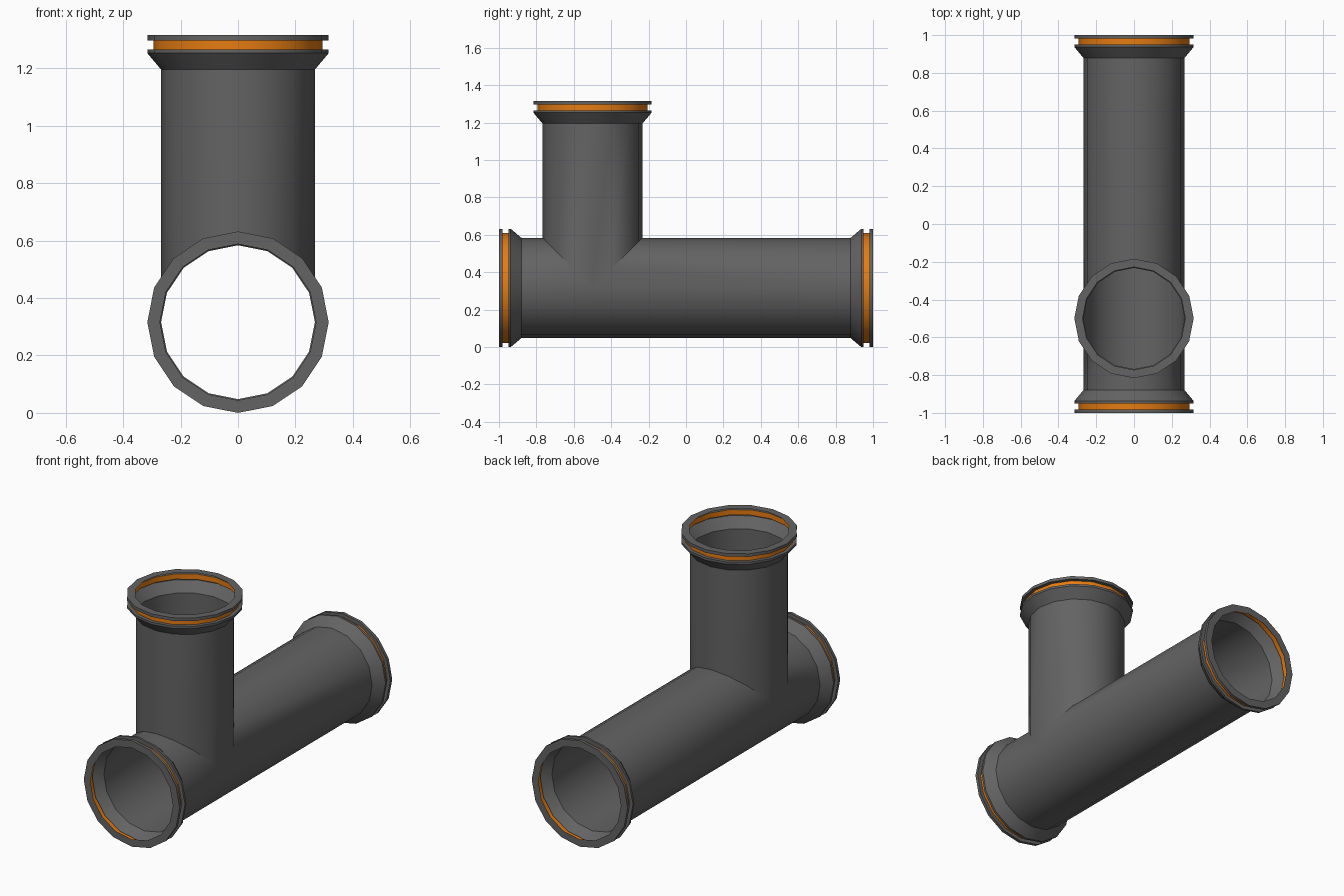
import bpy, bmesh
from math import sin, cos, pi, radians
from mathutils import Matrix, Vector

if "Cube" in bpy.data.objects:
    bpy.data.objects.remove(bpy.data.objects["Cube"])

SIDES = 16
R_PIPE, R_RIM, R_GROOVE, R_MOUTH = 0.268, 0.316, 0.295, 0.272
AXIS_Z, BRANCH_Y, PIPE_END = 0.316, -0.5, 0.88
ANGLES = [2 * pi * i / SIDES for i in range(SIDES)]


def material(name, rgb):
    m = bpy.data.materials.new(name)
    m.diffuse_color = (*rgb, 1)
    m.use_nodes = True
    m.node_tree.nodes["Principled BSDF"].inputs["Base Color"].default_value = m.diffuse_color
    return m


GREY = material("dark grey plastic", (0.125, 0.125, 0.125))
ORANGE = material("orange seal", (0.78, 0.2, 0.006))


def loft(bm, a, b, mat=0):
    """Join two rings of points with quads."""
    va, vb = [bm.verts.new(p) for p in a], [bm.verts.new(p) for p in b]
    for i in range(SIDES):
        j = (i + 1) % SIDES
        bm.faces.new((va[i], va[j], vb[j], vb[i])).material_index = mat


def finish(bm, name, matrix=Matrix()):
    bmesh.ops.remove_doubles(bm, verts=bm.verts, dist=1e-4)
    me = bpy.data.meshes.new(name)
    bm.to_mesh(me)
    bm.free()
    me.materials.append(GREY)
    me.materials.append(ORANGE)
    ob = bpy.data.objects.new(name, me)
    bpy.context.collection.objects.link(ob)
    ob.matrix_world = matrix
    bpy.ops.object.select_all(action='DESELECT')
    ob.select_set(True)
    bpy.context.view_layer.objects.active = ob
    bpy.ops.object.shade_smooth_by_angle(angle=radians(30))


def main_ring(y_of):
    return [Vector((R_PIPE * sin(a), y_of(a), AXIS_Z + R_PIPE * cos(a))) for a in ANGLES]


def branch_ring(z_of):
    return [Vector((R_PIPE * sin(a), BRANCH_Y + R_PIPE * cos(a), z_of(a))) for a in ANGLES]


# Pipe body: main tube in two lengths around the mitred opening, plus the branch
bm = bmesh.new()
loft(bm, main_ring(lambda a: -PIPE_END),
     main_ring(lambda a: BRANCH_Y - R_PIPE * max(cos(a), 0)))
loft(bm, main_ring(lambda a: BRANCH_Y + R_PIPE * max(cos(a), 0)),
     main_ring(lambda a: PIPE_END))
loft(bm, branch_ring(lambda a: AXIS_Z + PIPE_END),
     branch_ring(lambda a: AXIS_Z + R_PIPE * abs(cos(a))))
finish(bm, "pipe_body")

# Socket profile (radius, distance along the axis), from the mouth inwards
PROFILE = [(R_MOUTH, 1.0), (R_RIM, 1.0), (R_RIM, 0.982), (R_GROOVE, 0.982),
           (R_GROOVE, 0.95), (R_RIM, 0.95), (R_RIM, 0.937), (R_PIPE, PIPE_END)]


def socket(name, matrix):
    bm = bmesh.new()
    rings = [[Vector((r * sin(a), r * cos(a), z)) for a in ANGLES] for r, z in PROFILE]
    for k in range(len(rings) - 1):
        loft(bm, rings[k], rings[k + 1], 1 if k == 3 else 0)  # groove floor is the seal
    finish(bm, name, matrix)


# Sockets on the three open ends
centre = Matrix.Translation((0, 0, AXIS_Z))
socket("front_socket", centre @ Matrix.Rotation(pi / 2, 4, 'X'))
socket("back_socket", centre @ Matrix.Rotation(-pi / 2, 4, 'X'))
socket("branch_socket", Matrix.Translation((0, BRANCH_Y, AXIS_Z)))
